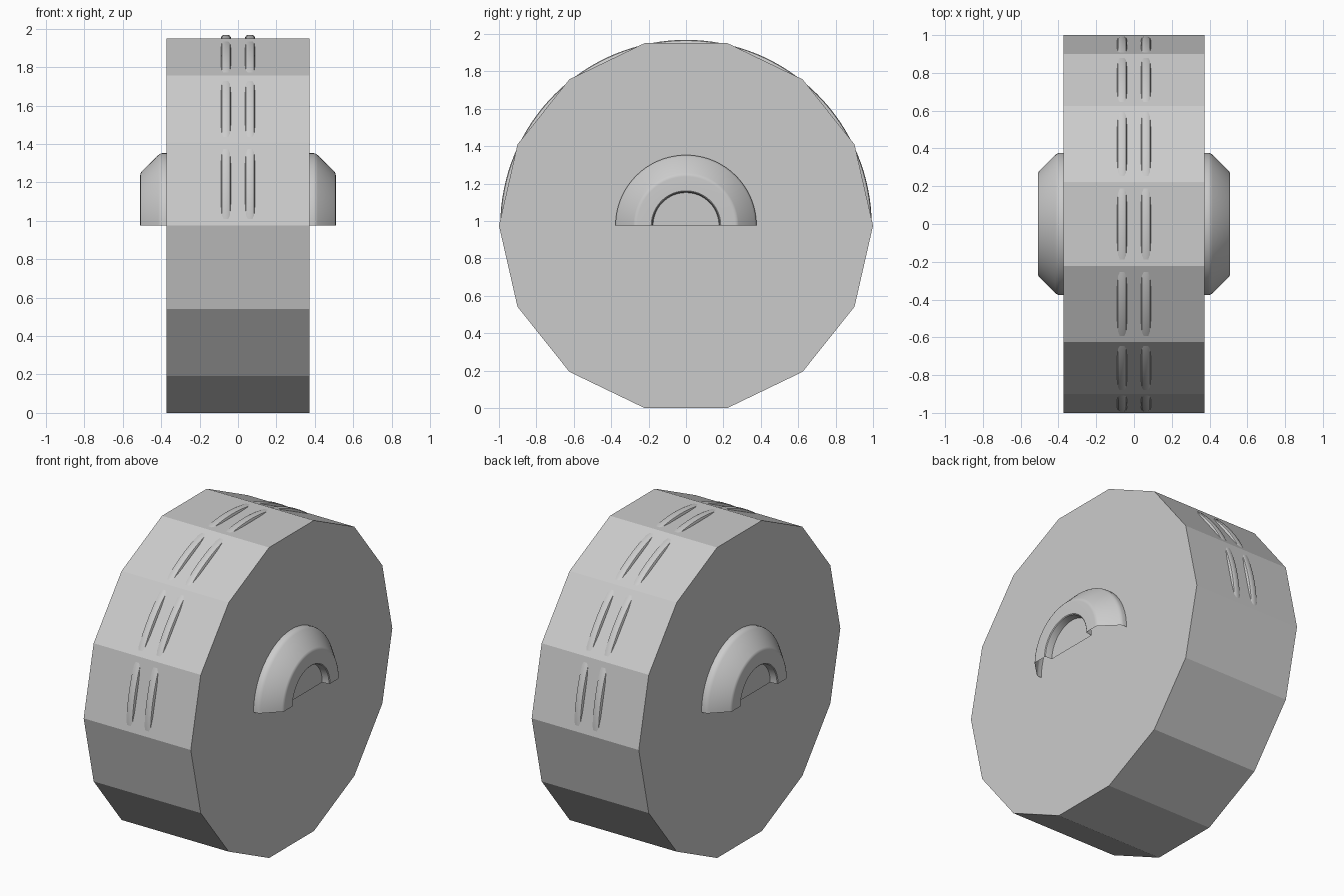
import bpy, bmesh, math

if "Cube" in bpy.data.objects:
    bpy.data.objects.remove(bpy.data.objects["Cube"])

AXLE_Z = 0.975
HALF_W = 0.372


def half_revolve(name, profile, segments):
    """Sweep an (x, radius) profile over the upper half turn about the x axis."""
    bm = bmesh.new()
    rows = []
    for k in range(segments + 1):
        a = math.pi * k / segments
        rows.append([bm.verts.new((x, r * math.cos(a), r * math.sin(a)))
                     for x, r in profile])
    for p, q in zip(rows, rows[1:]):
        for i in range(len(profile) - 1):
            bm.faces.new((p[i], q[i], q[i + 1], p[i + 1]))
    bmesh.ops.remove_doubles(bm, verts=bm.verts, dist=1e-5)
    mesh = bpy.data.meshes.new(name)
    bm.to_mesh(mesh)
    bm.free()
    obj = bpy.data.objects.new(name, mesh)
    bpy.context.collection.objects.link(obj)
    obj.location.z = AXLE_Z
    bpy.ops.object.select_all(action='DESELECT')
    obj.select_set(True)
    bpy.context.view_layer.objects.active = obj
    bpy.ops.object.shade_smooth_by_angle(angle=math.radians(35))
    return obj


# Fourteen-sided wheel body, axis along x
bpy.ops.mesh.primitive_cylinder_add(vertices=14, radius=1, depth=2 * HALF_W,
                                    location=(0, 0, AXLE_Z),
                                    rotation=(0, math.pi / 2, 0))
bpy.context.object.name = "wheel_body"

# Twin rounded tread ridges showing through the middle of each upper facet
ridge = [(-0.027, 0.962), (-0.026, 0.980), (-0.021, 0.989), (-0.012, 0.993),
         (0.012, 0.993), (0.021, 0.989), (0.026, 0.980), (0.027, 0.962)]
for side, label in ((-1, "left"), (1, "right")):
    half_revolve("tread_ridge_" + label,
                 [(side * 0.063 + x, r) for x, r in ridge], 64)

# Open half hub caps with a shallow recess, mirrored to both sides
hub = half_revolve("hub_caps", [
    (HALF_W, 0.377), (0.395, 0.377), (0.405, 0.374), (0.415, 0.367),
    (0.502, 0.281), (0.508, 0.272), (0.509, 0.262), (0.509, 0.186),
    (0.505, 0.181), (0.498, 0.179), (0.462, 0.176), (0.462, 0.0)], 48)
hub.modifiers.new("mirror", 'MIRROR').use_axis = (True, False, False)
